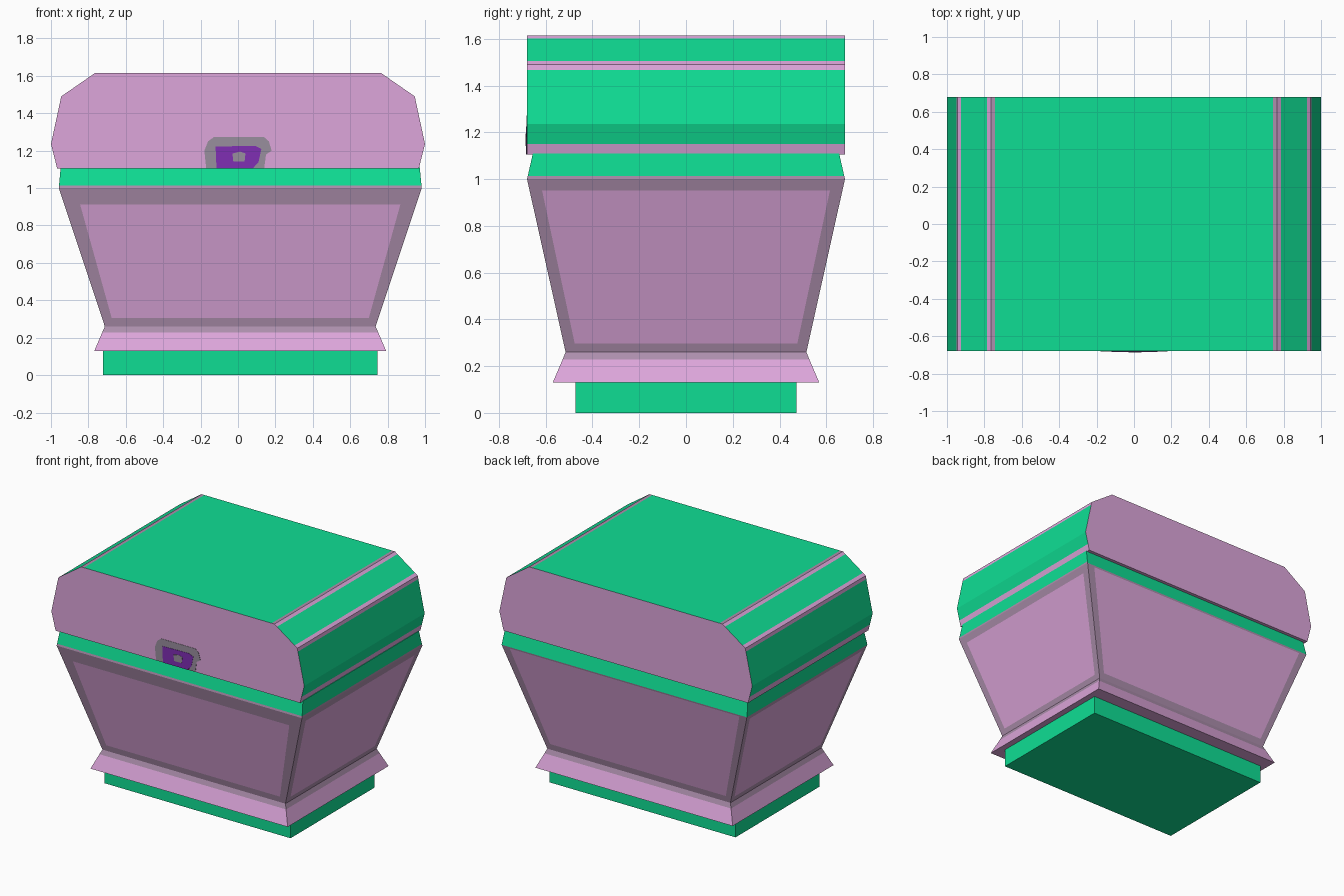
import bpy, bmesh
from mathutils import Vector

if "Cube" in bpy.data.objects:
    bpy.data.objects.remove(bpy.data.objects["Cube"])


def srgb(r, g, b):
    f = lambda c: c / 12.92 if c <= 0.04045 else ((c + 0.055) / 1.055) ** 2.4
    return (f(r / 255), f(g / 255), f(b / 255), 1.0)


COLOURS = {
    "green": srgb(15, 222, 148),
    "pink": srgb(221, 166, 219),
    "dusty_mauve": srgb(173, 143, 173),
    "grey": srgb(152, 142, 157),
    "purple": srgb(128, 46, 180),
}
NAMES = list(COLOURS)
MATS = []
for name, col in COLOURS.items():
    m = bpy.data.materials.new(name)
    m.diffuse_color = col
    m.use_nodes = True
    m.node_tree.nodes["Principled BSDF"].inputs["Base Color"].default_value = m.diffuse_color
    MATS.append(m)
GREEN, PINK, MAUVE, GREY, PURPLE = range(5)


def finish(bm, name):
    bmesh.ops.remove_doubles(bm, verts=bm.verts, dist=1e-5)
    bmesh.ops.recalc_face_normals(bm, faces=bm.faces)
    me = bpy.data.meshes.new(name)
    bm.to_mesh(me)
    bm.free()
    for m in MATS:
        me.materials.append(m)
    ob = bpy.data.objects.new(name, me)
    bpy.context.collection.objects.link(ob)
    return ob


def face(bm, pts, mat):
    f = bm.faces.new([bm.verts.new(p) for p in pts])
    f.material_index = mat


def ring(hx, hy, z, cx=0.012):
    """Rectangle corners, starting front left, counter-clockwise."""
    return [Vector((cx + sx * hx, sy * hy, z))
            for sx, sy in ((-1, -1), (1, -1), (1, 1), (-1, 1))]


def loft(name, rings, mats):
    """Stack of rectangles with end caps; mats gives a colour per level."""
    bm = bmesh.new()
    face(bm, rings[0], mats[0])
    face(bm, rings[-1], mats[-1])
    for a, b, mat in zip(rings, rings[1:], mats):
        for i in range(4):
            j = (i + 1) % 4
            face(bm, (a[i], a[j], b[j], b[i]), mat)
    return finish(bm, name)


# foot and flared skirting
loft("foot", [ring(0.735, 0.473, 0), ring(0.735, 0.473, 0.14)], [GREEN])
loft("skirting", [ring(0.78, 0.57, 0.13), ring(0.738, 0.528, 0.228),
                  ring(0.724, 0.515, 0.26)], [PINK, MAUVE])

# tapered body: each side is a framed panel (u low, u high, v low, v high)
bottom, top = ring(0.724, 0.515, 0.26), ring(0.97, 0.68, 1.0)
FRAMES = [(0.035, 0.045, 0.06, 0.88), (0.045, 0.04, 0.05, 0.935),
          (0.03, 0.03, 0.06, 0.985), (0.035, 0.03, 0.05, 0.96)]
bm = bmesh.new()
face(bm, bottom, MAUVE)
face(bm, top, MAUVE)
for i, (ub, ut, vb, vt) in enumerate(FRAMES):
    j = (i + 1) % 4
    outer = [bottom[i], bottom[j], top[j], top[i]]

    def at(u, v):
        return outer[0].lerp(outer[1], u).lerp(outer[3].lerp(outer[2], u), v)

    inner = [at(ub, vb), at(1 - ub, vb), at(1 - ut, vt), at(ut, vt)]
    face(bm, inner, PINK)
    for k in range(4):
        n = (k + 1) % 4
        face(bm, (outer[k], outer[n], inner[n], inner[k]), MAUVE)
finish(bm, "body")

# green rim band, with a thin mauve lower edge on the front and right
rim = loft("rim_band", [ring(0.97, 0.68, 1.0), ring(0.969, 0.677, 1.013),
                        ring(0.96, 0.655, 1.11)], [MAUVE, GREEN])
for p in rim.data.polygons:
    if p.normal.y > 0.5 or p.normal.x < -0.5:
        p.material_index = GREEN

# lid: half profile mirrored, extruded front to back, striped along its creases
half = [(0.967, 1.105), (0.978, 1.15), (1.0, 1.235), (0.95, 1.467),
        (0.945, 1.49), (0.924, 1.505), (0.785, 1.601), (0.765, 1.615),
        (0.742, 1.615)]
half_mats = [PINK, GREEN, GREEN, PINK, PINK, GREEN, PINK, MAUVE]
profile = half + [(-x, z) for x, z in reversed(half)]
mats = half_mats + [GREEN] + half_mats[::-1] + [PINK]
D = 0.68
bm = bmesh.new()
for y in (-D, D):
    face(bm, [(x, y, z) for x, z in profile], PINK)
for i, mat in enumerate(mats):
    (x0, z0), (x1, z1) = profile[i], profile[(i + 1) % len(profile)]
    face(bm, ((x0, -D, z0), (x1, -D, z1), (x1, D, z1), (x0, D, z0)), mat)
finish(bm, "lid")


# lock: thin plates on the front of the lid
def plate(name, pts, lift, mat):
    bm = bmesh.new()
    y0, y1 = -D, -D - lift
    face(bm, [(x, y1, z) for x, z in pts], mat)
    face(bm, [(x, y0, z) for x, z in pts], mat)
    for (xa, za), (xb, zb) in zip(pts, pts[1:] + pts[:1]):
        face(bm, ((xa, y0, za), (xb, y0, zb), (xb, y1, zb), (xa, y1, za)), mat)
    finish(bm, name)


plate("lock_surround", [(-0.17, 1.106), (0.14, 1.106), (0.15, 1.18), (0.18, 1.2),
                        (0.165, 1.25), (0.14, 1.272), (-0.13, 1.272),
                        (-0.16, 1.25), (-0.18, 1.2)], 0.002, GREY)
plate("lock_plate", [(-0.115, 1.106), (0.08, 1.106), (0.11, 1.14), (0.125, 1.21),
                     (0.09, 1.226), (-0.12, 1.222)], 0.004, PURPLE)
plate("keyhole", [(-0.025, 1.142), (0.035, 1.142), (0.04, 1.185), (0.01, 1.195),
                  (-0.03, 1.185)], 0.006, GREY)
